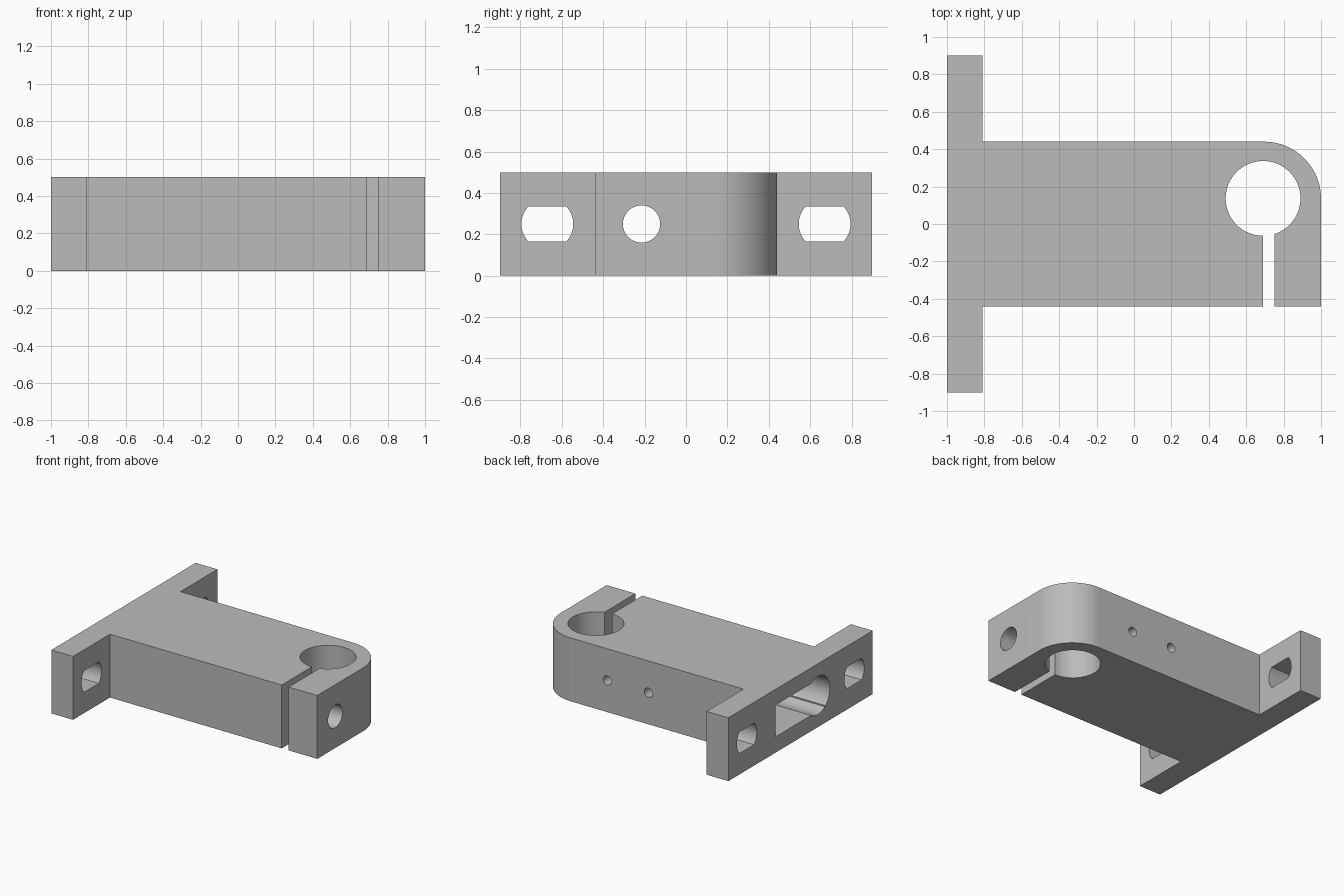
import bpy, bmesh, math
from mathutils import Vector

cube = bpy.data.objects.get("Cube")
if cube:
    bpy.data.objects.remove(cube, do_unlink=True)

HEIGHT = 0.5
MID = HEIGHT / 2
BORE = (0.69, 0.137)

grey = bpy.data.materials.new("plain_grey")
grey.use_nodes = True
grey.diffuse_color = (0.5, 0.5, 0.5, 1)
grey.node_tree.nodes["Principled BSDF"].inputs["Base Color"].default_value = (0.5, 0.5, 0.5, 1)


def arc(cx, cy, r, start=0, end=360, steps=64):
    closed = end - start == 360
    count = steps if closed else steps + 1
    angles = [math.radians(start + (end - start) * i / steps) for i in range(count)]
    return [(cx + r * math.cos(a), cy + r * math.sin(a)) for a in angles]


def rect(x0, x1, y0, y1):
    return [(x0, y0), (x1, y0), (x1, y1), (x0, y1)]


def prism(name, outline, start, end, axis="z"):
    """Extrude a closed 2D outline along one axis."""
    place = {"x": lambda p: (start, p[0], p[1]),
             "y": lambda p: (p[0], start, p[1]),
             "z": lambda p: (p[0], p[1], start)}[axis]
    step = Vector([(end - start) * (axis == a) for a in "xyz"])
    bm = bmesh.new()
    face = bm.faces.new([bm.verts.new(place(p)) for p in outline])
    out = bmesh.ops.extrude_face_region(bm, geom=[face])
    bmesh.ops.translate(bm, vec=step,
                        verts=[v for v in out["geom"] if isinstance(v, bmesh.types.BMVert)])
    bmesh.ops.recalc_face_normals(bm, faces=bm.faces)
    mesh = bpy.data.meshes.new(name)
    bm.to_mesh(mesh)
    bm.free()
    mesh.materials.append(grey)
    obj = bpy.data.objects.new(name, mesh)
    bpy.context.collection.objects.link(obj)
    return obj


# Mounting plate and clamp arm share one outline with a rounded clamp corner
outline = [(-1, -0.9), (-0.81, -0.9), (-0.81, -0.44), (1, -0.44)]
outline += arc(0.695, 0.135, 0.305, 0, 90, 32)
outline += [(-0.81, 0.44), (-0.81, 0.9), (-1, 0.9)]
bracket = prism("clamp_bracket", outline, 0, HEIGHT)

# Shaft bore and clamping slit
cutters = [
    prism("shaft_bore", arc(*BORE, 0.2), -0.1, 0.6),
    prism("clamp_slit", rect(0.69, 0.75, -0.6, 0.0), -0.1, 0.6),
]

# Bar socket in the back, with the screw head channel and the clamp screw hole
cutters += [
    prism("bar_socket", rect(-0.31, 0.31, 0.125, 0.375), -1.1, 0.44, "x"),
    prism("screw_channel", arc(-0.215, MID, 0.15, steps=48), -1.1, 0.4, "x"),
    prism("clamp_screw_hole", arc(-0.215, MID, 0.09, steps=48), 0.3, 1.1, "x"),
]

# Mounting slots: round ends with flat top and bottom
half = math.degrees(math.asin(0.085 / 0.125))
for side in (-1, 1):
    centre = 0.67 * side
    slot = arc(centre, MID, 0.125, -half, half, 16)
    slot += arc(centre, MID, 0.125, 180 - half, 180 + half, 16)
    cutters.append(prism("mounting_slot", slot, -1.1, -0.7, "x"))

# Set screw holes through the side wall
for x in (0.02, 0.38):
    cutters.append(prism("set_screw_hole", arc(x, MID, 0.036, steps=32), 0.2, 0.6, "y"))

for cutter in cutters:
    cutter.hide_render = True
    mod = bracket.modifiers.new(cutter.name, "BOOLEAN")
    mod.operation = "DIFFERENCE"
    mod.solver = "EXACT"
    mod.object = cutter

# Bake the cuts and drop the cutters
graph = bpy.context.evaluated_depsgraph_get()
baked = bpy.data.meshes.new_from_object(bracket.evaluated_get(graph))
bracket.modifiers.clear()
bracket.data = baked
for cutter in cutters:
    bpy.data.objects.remove(cutter, do_unlink=True)

for obj in bpy.context.selected_objects:
    obj.select_set(False)
bracket.select_set(True)
bpy.context.view_layer.objects.active = bracket
bpy.ops.object.shade_smooth_by_angle(angle=math.radians(30))
